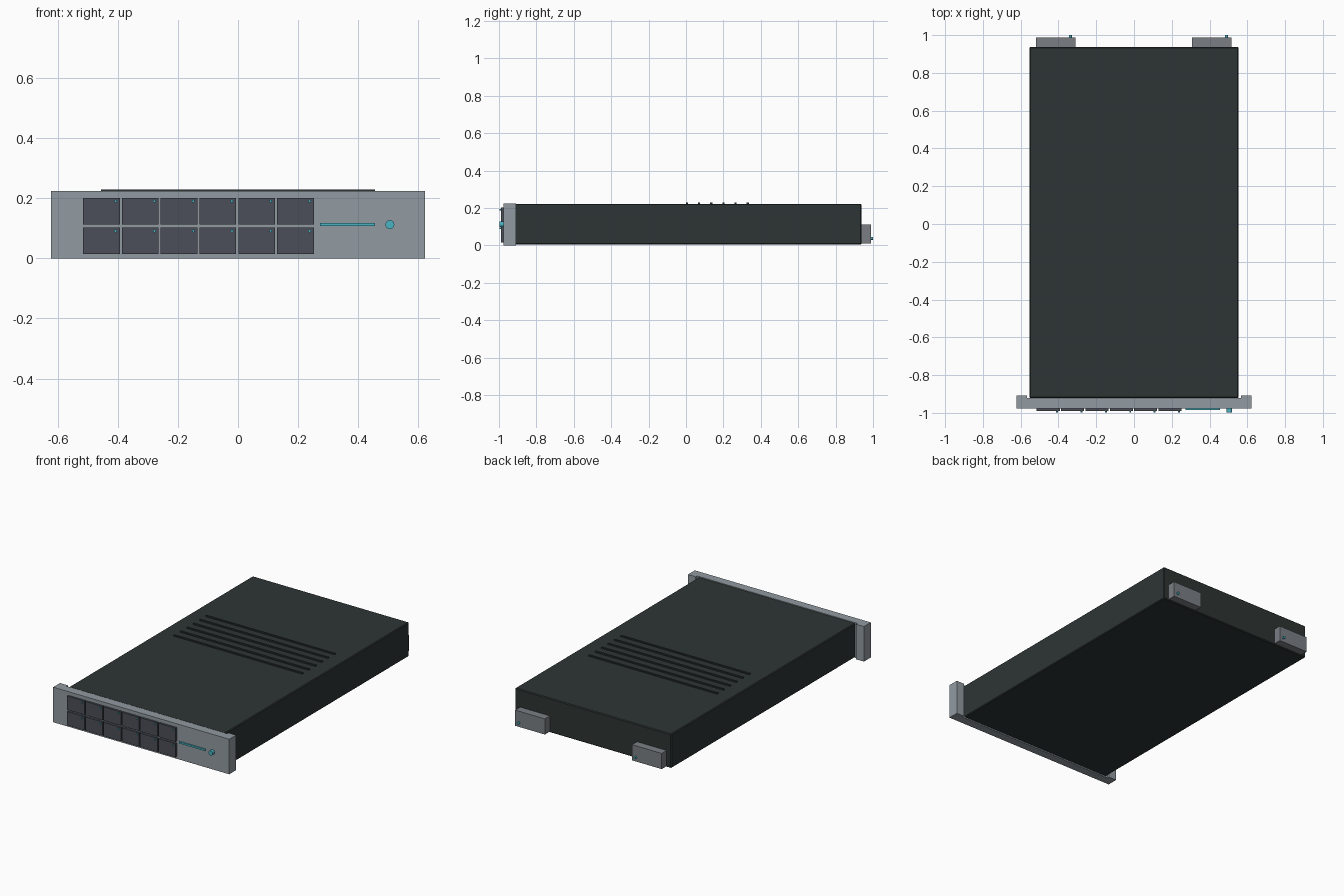
import bpy
import math

cube = bpy.data.objects.get("Cube")
if cube:
    bpy.data.objects.remove(cube, do_unlink=True)


def material(name, rgb):
    lin = [((c / 255 + 0.055) / 1.055) ** 2.4 for c in rgb]
    m = bpy.data.materials.new(name)
    m.use_nodes = True
    m.diffuse_color = (*lin, 1)
    m.node_tree.nodes["Principled BSDF"].inputs["Base Color"].default_value = (*lin, 1)
    return m


charcoal = material("charcoal case", (45, 53, 52))
silver = material("silver bezel", (146, 155, 161))
slate = material("slate bays", (75, 79, 88))
grey = material("grey supply", (122, 127, 132))
teal = material("teal light", (72, 178, 194))


def box(name, mat, x, y, z, bevel=0):
    """Box from (min, max) ranges on each axis."""
    spans = (x, y, z)
    bpy.ops.mesh.primitive_cube_add(size=1, location=[(a + b) / 2 for a, b in spans])
    ob = bpy.context.object
    ob.name = name
    ob.scale = [b - a for a, b in spans]
    bpy.ops.object.transform_apply(location=False, rotation=False, scale=True)
    ob.data.materials.append(mat)
    if bevel:
        mod = ob.modifiers.new("bevel", 'BEVEL')
        mod.width = bevel
        mod.segments = 1
    return ob


def disc(name, x, z, radius, y, sides):
    """Round light facing along y."""
    bpy.ops.mesh.primitive_cylinder_add(
        vertices=sides, radius=radius, depth=y[1] - y[0],
        location=(x, sum(y) / 2, z), rotation=(math.pi / 2, 0, 0))
    ob = bpy.context.object
    ob.name = name
    ob.data.materials.append(teal)


# Case and the raised ribs on its lid
box("case", charcoal, (-0.553, 0.553), (-0.922, 0.938), (0.004, 0.222), 0.005)
for i in range(6):
    y = 0.005 + i * 0.065
    box(f"lid_rib_{i + 1}", charcoal, (-0.455, 0.455), (y - 0.006, y + 0.006), (0.215, 0.229))

# Front bezel with rack ears
box("bezel", silver, (-0.622, 0.622), (-0.977, -0.922), (0, 0.224))
for side, s in (("left", 1), ("right", -1)):
    box(f"{side}_ear", silver, sorted((s * 0.567, s * 0.622)), (-0.93, -0.908), (0, 0.224))

# Drive bays with status lights
for row, z in enumerate((0.014, 0.113)):
    for col in range(6):
        x = -0.515 + col * 0.129
        tag = f"{row + 1}_{col + 1}"
        box(f"drive_bay_{tag}", slate, (x, x + 0.122), (-0.99, -0.97), (z, z + 0.088))
        disc(f"bay_light_{tag}", x + 0.108, z + 0.077, 0.005, (-0.998, -0.985), 8)

# Status strip and power button
box("status_strip", teal, (0.272, 0.455), (-0.985, -0.97), (0.107, 0.118))
disc("power_button", 0.505, 0.112, 0.015, (-0.998, -0.97), 16)

# Rear power supplies
for side, x in (("left", 0.411), ("right", -0.415)):
    box(f"{side}_power_supply", grey, (x - 0.105, x + 0.105), (0.93, 0.988), (0.01, 0.11))
    disc(f"{side}_supply_light", x + 0.078, 0.037, 0.008, (0.98, 1.0), 12)
